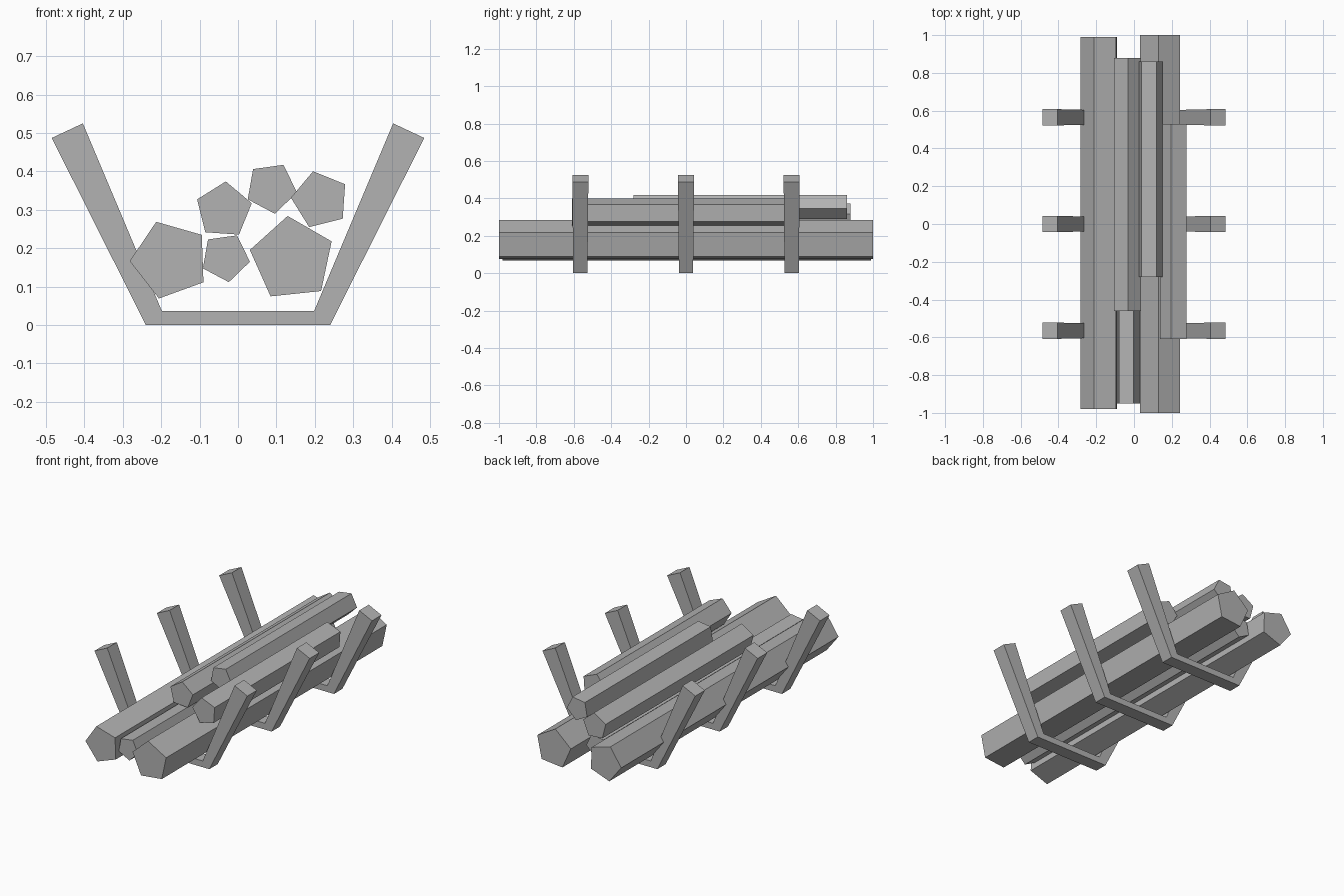
import bpy
import bmesh
from math import radians, cos, sin

cube = bpy.data.objects.get("Cube")
if cube:
    bpy.data.objects.remove(cube, do_unlink=True)

GREY = (0.45, 0.45, 0.45, 1)
grey = bpy.data.materials.new("plain grey")
grey.use_nodes = True
grey.diffuse_color = GREY
grey.node_tree.nodes["Principled BSDF"].inputs["Base Color"].default_value = GREY


def loft(name, front, back):
    """Flat-faced solid between two matching outlines of 3D points."""
    bm = bmesh.new()
    a = [bm.verts.new(p) for p in front]
    b = [bm.verts.new(p) for p in back]
    bm.faces.new(a)
    bm.faces.new(b[::-1])
    for i in range(len(a)):
        j = (i + 1) % len(a)
        bm.faces.new((a[j], a[i], b[i], b[j]))
    bmesh.ops.recalc_face_normals(bm, faces=bm.faces)
    mesh = bpy.data.meshes.new(name)
    bm.to_mesh(mesh)
    bm.free()
    mesh.materials.append(grey)
    obj = bpy.data.objects.new(name, mesh)
    bpy.context.collection.objects.link(obj)


def log(name, x, z, radius, turn, y0, y1):
    """Five-sided log lying along y."""
    ring = [radians(turn + 72 * i) for i in range(5)]
    ends = [[(x + radius * cos(t), y, z + radius * sin(t)) for t in ring]
            for y in (y0, y1)]
    loft(name, *ends)


# Stacked logs
log("lower_right_log", -0.177, 0.17, 0.105, 110, -0.98, 0.99)
log("lower_left_log", 0.141, 0.172, 0.1125, 96, -1, 1)
log("lower_middle_log", -0.033, 0.176, 0.065, 62, -0.95, 0.86)
log("upper_right_log", -0.037, 0.299, 0.075, 86, -0.46, 0.88)
log("top_log", 0.0865, 0.357, 0.068, 62, -0.28, 0.86)
log("upper_left_log", 0.214, 0.326, 0.0765, 104, -0.61, 0.53)

# Three cradle brackets: half outline mirrored, slightly wider at the arm tips
half = [(0.24, 0, 0.038), (0.485, 0.487, 0.043),
        (0.404, 0.525, 0.043), (0.198, 0.036, 0.038)]
outline = half + [(-x, z, w) for x, z, w in reversed(half)]
for place, y in (("front", -0.565), ("middle", 0), ("back", 0.565)):
    loft(place + "_cradle",
         [(x, y - w, z) for x, z, w in outline],
         [(x, y + w, z) for x, z, w in outline])
